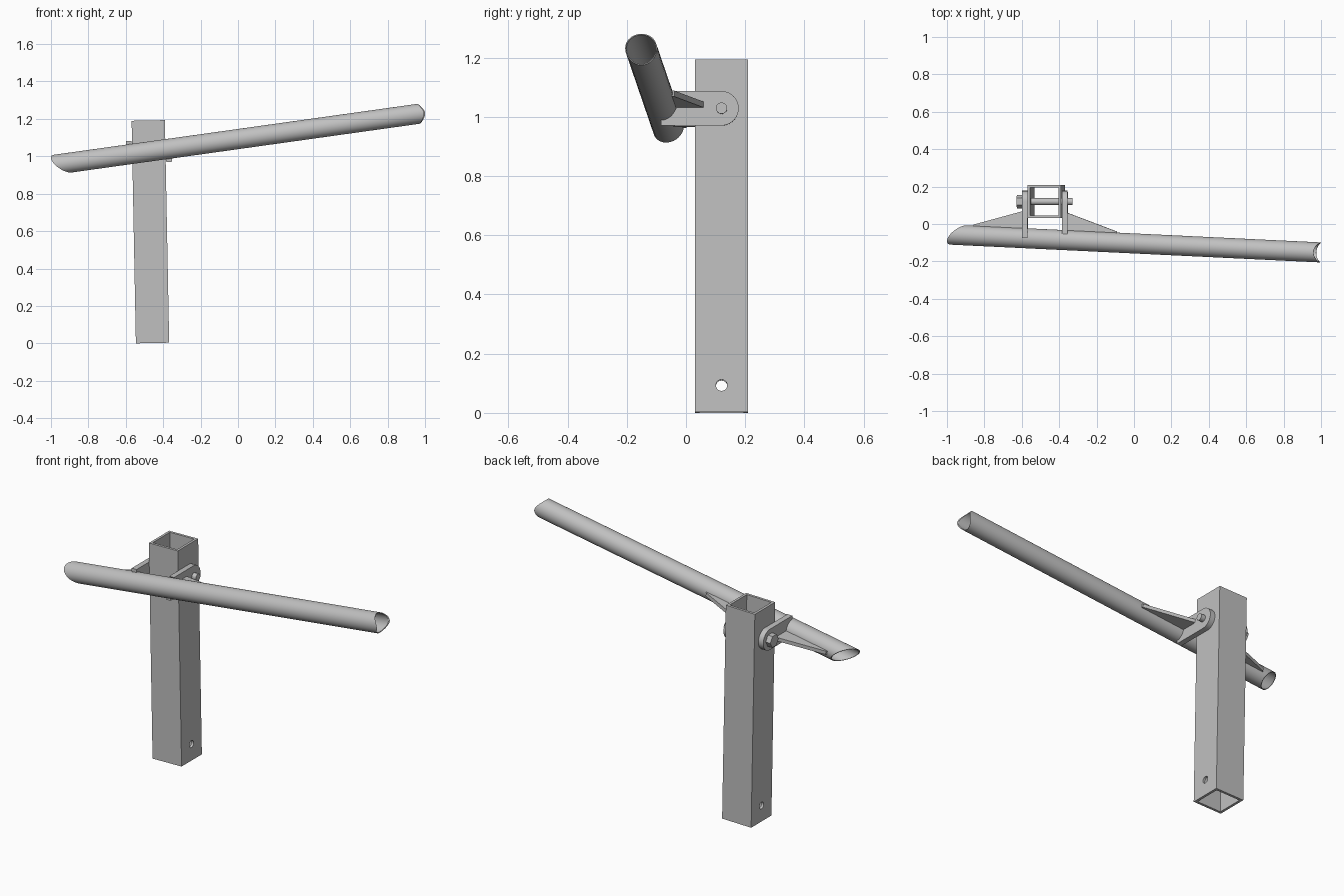
import bpy, bmesh, math
from mathutils import Matrix, Vector

cube = bpy.data.objects.get("Cube")
if cube:
    bpy.data.objects.remove(cube)

GREY = (0.53, 0.53, 0.53, 1)
steel = bpy.data.materials.new("grey_steel")
steel.use_nodes = True
steel.diffuse_color = GREY
steel.node_tree.nodes["Principled BSDF"].inputs["Base Color"].default_value = GREY


def finish(name, bm, matrix, smooth=True):
    """Turn a bmesh into a placed, shaded object."""
    bmesh.ops.recalc_face_normals(bm, faces=bm.faces)
    mesh = bpy.data.meshes.new(name)
    bm.to_mesh(mesh)
    bm.free()
    mesh.materials.append(steel)
    obj = bpy.data.objects.new(name, mesh)
    obj.matrix_world = matrix
    bpy.context.collection.objects.link(obj)
    if smooth:
        bpy.ops.object.select_all(action="DESELECT")
        obj.select_set(True)
        bpy.context.view_layer.objects.active = obj
        bpy.ops.object.shade_smooth_by_angle(angle=math.radians(30))
    return obj


def prism(name, points, vector, matrix):
    """Extrude a flat outline along a vector."""
    bm = bmesh.new()
    face = bm.faces.new([bm.verts.new(p) for p in points])
    out = bmesh.ops.extrude_face_region(bm, geom=[face], use_keep_orig=True)
    moved = [v for v in out["geom"] if isinstance(v, bmesh.types.BMVert)]
    bmesh.ops.translate(bm, verts=moved, vec=vector)
    return finish(name, bm, matrix)


def rod(name, radius, x0, x1, sides, matrix):
    """Solid cylinder along x."""
    ring = [(x0, radius * math.cos(a), radius * math.sin(a))
            for a in (2 * math.pi * i / sides for i in range(sides))]
    return prism(name, ring, (x1 - x0, 0, 0), matrix)


def hollow(name, loops, matrix, smooth):
    """Skin four loops (outer start, outer end, inner end, inner start) into a pipe."""
    bm = bmesh.new()
    rings = [[bm.verts.new(p) for p in loop] for loop in loops]
    n = len(rings[0])
    for k in range(4):
        a, b = rings[k], rings[(k + 1) % 4]
        for i in range(n):
            j = (i + 1) % n
            bm.faces.new((a[i], a[j], b[j], b[i]))
    return finish(name, bm, matrix, smooth)


# Frames: slightly leaning post, pin through it, sloping tube
post_frame = Matrix.Translation((-0.457, 0.12, 0.0017)) @ Matrix.Rotation(math.radians(-1.1), 4, "Y")
pin_frame = post_frame @ Matrix.Translation((0, 0, 1.025))
along = Vector((1, -0.048, 0.14)).normalized()
across = Vector((0, 0, 1)).cross(along).normalized()
tube_frame = Matrix((along, across, along.cross(across))).transposed().to_4x4()
tube_frame.translation = (0, -0.104, 1.092)

# Square post with a cross hole near the foot
def square(half, z):
    return [(sx * half, sy * half, z) for sx, sy in ((-1, -1), (1, -1), (1, 1), (-1, 1))]

HEIGHT, HALF, INNER = 1.19, 0.089, 0.075
post = hollow("post", [square(HALF, 0), square(HALF, HEIGHT),
                       square(INNER, HEIGHT), square(INNER, 0)], post_frame, False)
cutter = rod("post_hole_cutter", 0.019, -0.2, 0.2, 32,
             post_frame @ Matrix.Translation((0, 0, 0.09)))
cutter.hide_render = True
cut = post.modifiers.new("foot_hole", "BOOLEAN")
cut.object = cutter
cut.solver = "EXACT"
bpy.ops.object.select_all(action="DESELECT")
bpy.context.view_layer.objects.active = post
post.select_set(True)
bpy.ops.object.modifier_apply(modifier=cut.name)
bpy.data.objects.remove(cutter)

# Round tube: slanted cut at one end, saddle cut at the other
RADIUS, SEGMENTS = 0.0535, 48

def slanted(v, w):
    return -0.947 + 0.75 * (v - w)

def saddle(v, w):
    return 1.04 - math.sqrt(0.062 ** 2 - v * v)

def tube_loop(radius, end):
    loop = []
    for i in range(SEGMENTS):
        a = 2 * math.pi * i / SEGMENTS
        v, w = radius * math.cos(a), radius * math.sin(a)
        loop.append((end(v, w), v, w))
    return loop

hollow("cross_tube", [tube_loop(RADIUS, slanted), tube_loop(RADIUS, saddle),
                      tube_loop(RADIUS - 0.004, saddle), tube_loop(RADIUS - 0.004, slanted)],
       tube_frame, True)

# Bracket: two rounded lugs coped to the tube, each with a gusset
LUG, THICK = 0.058, 0.03
for side, label in ((1, "left"), (-1, "right")):
    x = side * 0.092
    cy, cz = -0.2 - side * 0.005, side * 0.0157
    outline = [(x, LUG * math.sin(a), LUG * math.cos(a))
               for a in (math.pi * i / 20 for i in range(21))]
    outline.append((x, cy, -LUG) if side > 0 else (x, cy + 0.032, -LUG))
    low, high = (-90, 52) if side > 0 else (-52, 90)
    for i in range(13):
        a = math.radians(low + (high - low) * i / 12)
        outline.append((x, cy + RADIUS * math.cos(a), cz + RADIUS * math.sin(a)))
    outline.append((x, cy + 0.032, LUG) if side > 0 else (x, cy, LUG))
    prism(label + "_lug", outline, (side * THICK, 0, 0), pin_frame)

    centre = -0.483
    gusset = [(centre + side * u, v, -0.01)
              for u, v in ((0.11, 0.051), (0.118, 0.146), (0.385, 0.06), (0.39, 0.051))]
    prism(label + "_gusset", gusset, (0, 0, 0.02), tube_frame)

# Pivot bolt with a hexagonal head
rod("pivot_bolt", 0.019, -0.125, 0.148, 32, pin_frame)
rod("bolt_head", 0.036, -0.15, -0.122, 6, pin_frame)
